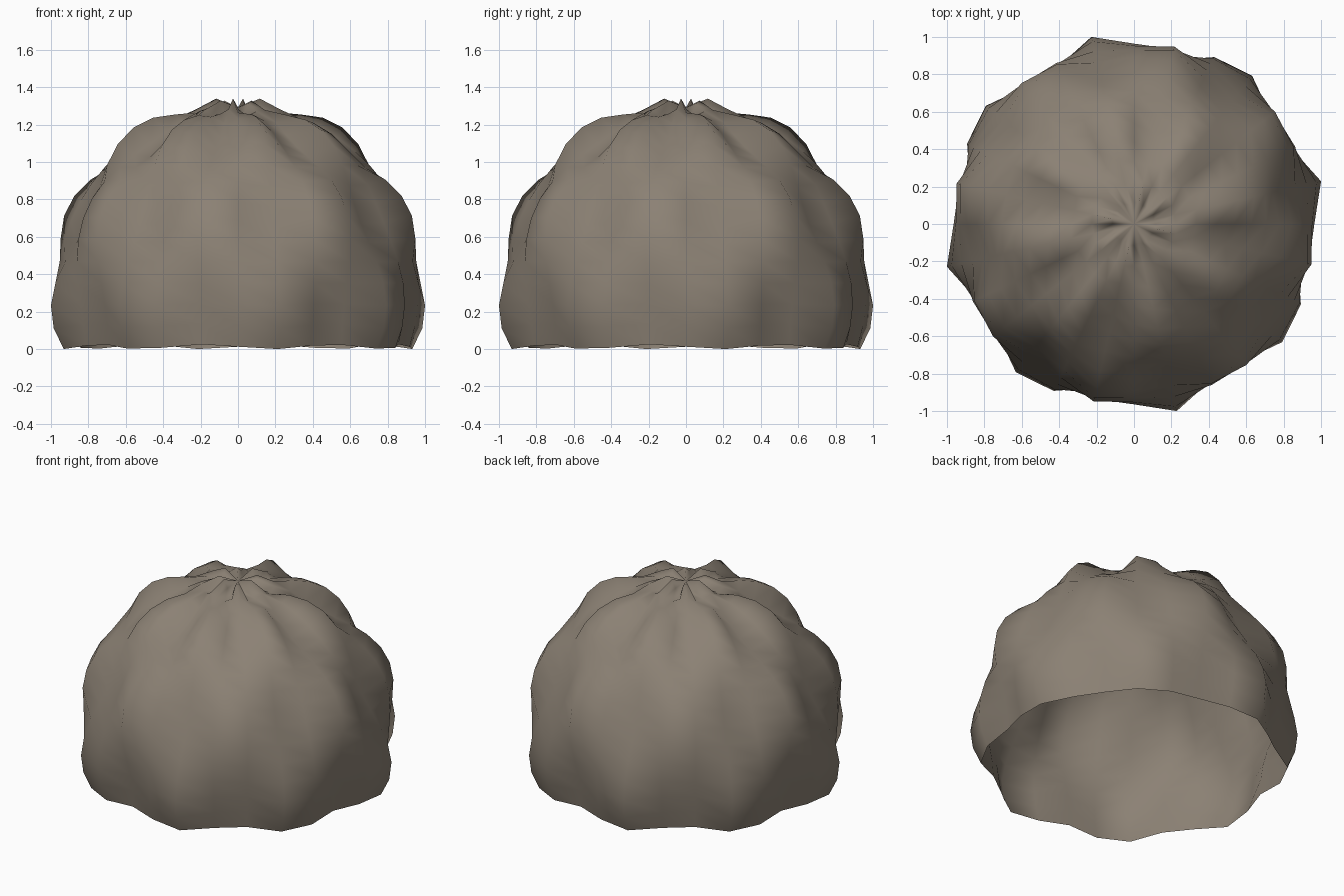
import bpy, bmesh
from math import sin, cos, pi

if "Cube" in bpy.data.objects:
    bpy.data.objects.remove(bpy.data.objects["Cube"])

SEGS, RINGS = 28, 16
RADIUS, RIPPLE, TALL = 0.965, 0.07, 1.012
MAX_POLAR = 0.6 * pi          # the dome runs a little below its equator


def dome_point(theta, polar):
    """Point on a sphere whose radius ripples in both directions."""
    r = RADIUS - RIPPLE * sin(8 * theta) * cos(5.5 * polar)
    return (r * sin(polar) * cos(theta), r * sin(polar) * sin(theta),
            r * cos(polar) * TALL)


# Rippled open dome: pole plus rings
bm = bmesh.new()
pole = bm.verts.new((0, 0, RADIUS * TALL))
rings = []
for k in range(1, RINGS + 1):
    polar = MAX_POLAR * k / RINGS
    rings.append([bm.verts.new(dome_point(2 * pi * i / SEGS, polar))
                  for i in range(SEGS)])

for i in range(SEGS):
    j = (i + 1) % SEGS
    bm.faces.new((pole, rings[0][i], rings[0][j]))
    for a, b in zip(rings, rings[1:]):
        bm.faces.new((a[i], b[i], b[j], a[j]))

# Stand it on the ground
low = min(v.co.z for v in bm.verts)
for v in bm.verts:
    v.co.z -= low
for f in bm.faces:
    f.smooth = True

mesh = bpy.data.meshes.new("rippled_dome")
bm.to_mesh(mesh)
bm.free()
dome = bpy.data.objects.new("rippled_dome", mesh)
bpy.context.collection.objects.link(dome)

# Warm grey-brown
mat = bpy.data.materials.new("brown")
mat.diffuse_color = (0.26, 0.22, 0.175, 1)
mat.use_nodes = True
mat.node_tree.nodes["Principled BSDF"].inputs["Base Color"].default_value = mat.diffuse_color
mesh.materials.append(mat)
